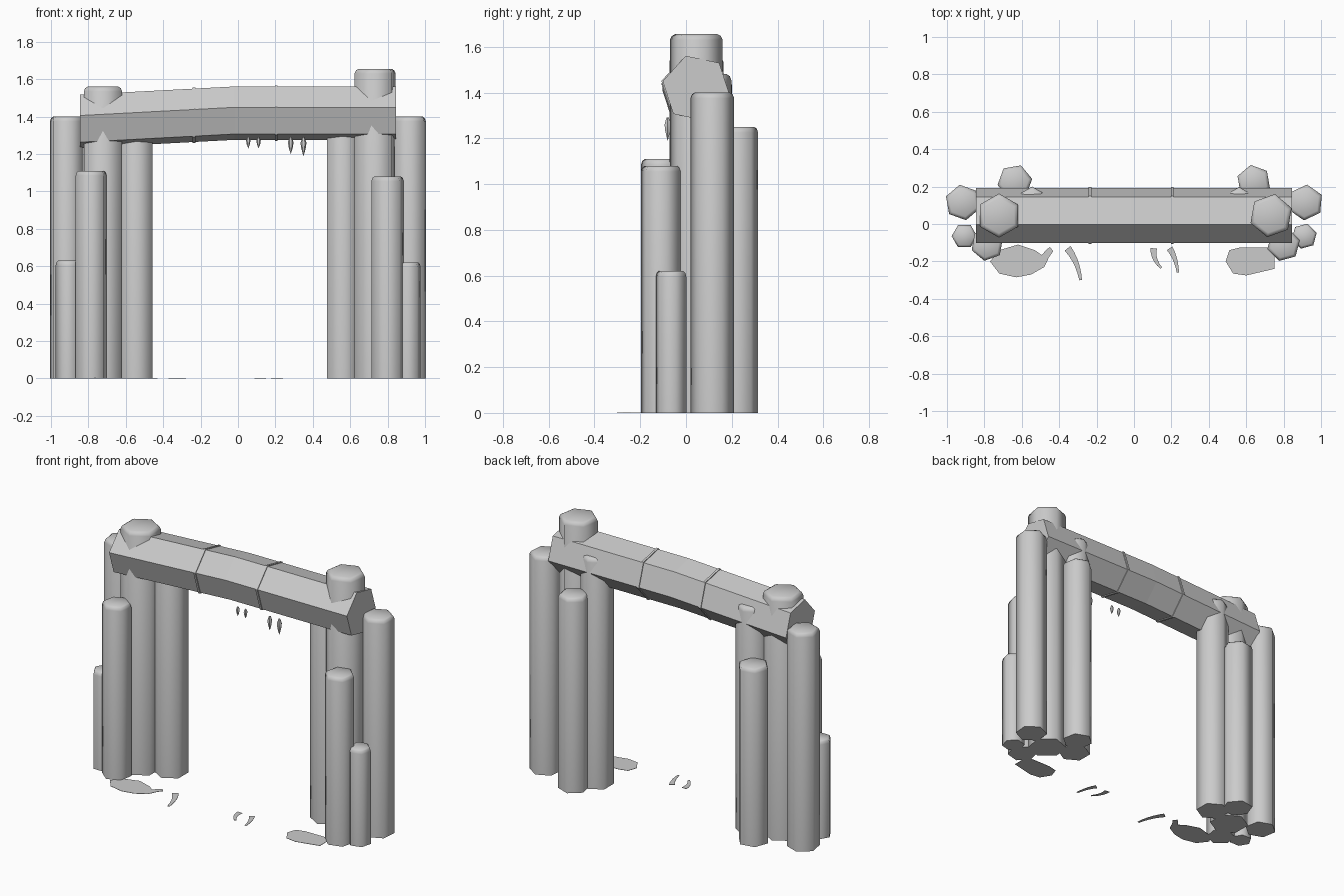
import bpy, bmesh, math
from mathutils import Vector

old = bpy.data.objects.get("Cube")
if old:
    bpy.data.objects.remove(old, do_unlink=True)

stone = bpy.data.materials.new("stone grey")
stone.use_nodes = True
GREY = (0.6, 0.6, 0.6, 1)
stone.diffuse_color = GREY
stone.node_tree.nodes["Principled BSDF"].inputs["Base Color"].default_value = GREY


def finish(name, bm, smooth=None):
    bmesh.ops.recalc_face_normals(bm, faces=bm.faces)
    mesh = bpy.data.meshes.new(name)
    bm.to_mesh(mesh)
    bm.free()
    mesh.materials.append(stone)
    obj = bpy.data.objects.new(name, mesh)
    bpy.context.collection.objects.link(obj)
    if smooth:
        bpy.ops.object.select_all(action='DESELECT')
        obj.select_set(True)
        bpy.context.view_layer.objects.active = obj
        bpy.ops.object.shade_smooth_by_angle(angle=math.radians(smooth))
    return obj


def loft(rings):
    """Skin a list of equal-length point rings and cap both ends."""
    bm = bmesh.new()
    loops = [[bm.verts.new(p) for p in ring] for ring in rings]
    n = len(loops[0])
    for a, b in zip(loops, loops[1:]):
        for i in range(n):
            j = (i + 1) % n
            bm.faces.new((a[i], a[j], b[j], b[i]))
    bm.faces.new(loops[0])
    bm.faces.new(loops[-1])
    return bm


def column(name, x, y, r, top, turn, sides=6):
    """Basalt column with a softened top edge."""
    def ring(rad, z):
        angles = [math.radians(turn) + math.tau * i / sides for i in range(sides)]
        return [(x + rad * math.cos(a), y + rad * math.sin(a), z) for a in angles]
    bm = loft([ring(r, 0), ring(r, top - 0.025), ring(r * 0.93, top - 0.008), ring(r * 0.8, top)])
    return finish(name, bm, 65)


# Columns of both towers: x, y, radius, height, rotation
towers = {
    "right": [("outer_column", -0.915, 0.115, 0.096, 1.4, 40),
              ("short_column", -0.907, -0.065, 0.068, 0.63, 0),
              ("front_column", -0.785, -0.11, 0.088, 1.11, 20),
              ("back_column", -0.637, 0.225, 0.094, 1.14, 10),
              ("inner_column", -0.545, 0.1, 0.1, 1.46, 30),
              ("through_column", -0.722, 0.045, 0.118, 1.56, 30)],
    "left": [("outer_column", 0.917, 0.115, 0.096, 1.4, 25),
             ("short_column", 0.91, -0.065, 0.069, 0.62, 15),
             ("front_column", 0.8, -0.11, 0.09, 1.08, 15),
             ("back_column", 0.64, 0.225, 0.092, 1.25, 40),
             ("inner_column", 0.562, 0.1, 0.098, 1.48, 30),
             ("through_column", 0.733, 0.045, 0.117, 1.655, 20)],
}
for side, columns in towers.items():
    for part, *spec in columns:
        column(f"{side}_{part}", *spec)


# Lintel: three hexagonal lengths, sagging towards one end
def sag(x):
    return 0.053 * min(0, x + 0.02)


def section(x, r=0.15):
    angles = [math.radians(108 - 60 * i) for i in range(6)]
    return [(x, 0.045 + r * math.cos(a), 1.418 + sag(x) + r * math.sin(a)) for a in angles]


for name, stations in (("lintel_right", (-0.845, -0.235)),
                       ("lintel_middle", (-0.235, -0.02, 0.205)),
                       ("lintel_left", (0.205, 0.845))):
    finish(name, loft([section(x) for x in stations]))

# Narrow raised seams between the lengths
for name, x in (("seam_right", -0.235), ("seam_left", 0.205)):
    finish(name, loft([section(x - 0.007, 0.156), section(x + 0.007, 0.156)]))

# Hanging spikes under the lintel
for i, (x, tip, r) in enumerate([(0.055, 1.23, 0.012), (0.11, 1.23, 0.012),
                                 (0.282, 1.2, 0.015), (0.35, 1.19, 0.016)]):
    rings = []
    for rad, t in ((0.4, 0), (1, 0.3), (0.75, 0.6), (0.05, 1)):
        z = 1.29 + (tip - 1.29) * t
        rings.append([(x + r * rad * math.cos(k * math.tau / 6),
                       -0.08 + r * rad * math.sin(k * math.tau / 6), z) for k in range(6)])
    finish(f"spike_{i + 1}", loft(rings), 40)


# Flat patches on the ground
def patch(name, points):
    finish(name, loft([[(x, y, z) for x, y in points] for z in (0, 0.002)]))


patch("ground_patch_right", [(-0.77, -0.2), (-0.72, -0.14), (-0.62, -0.11), (-0.53, -0.14),
                             (-0.46, -0.19), (-0.48, -0.23), (-0.55, -0.27), (-0.63, -0.285),
                             (-0.72, -0.265)])
patch("ground_patch_left", [(0.49, -0.2), (0.51, -0.14), (0.57, -0.125), (0.75, -0.125),
                            (0.75, -0.24), (0.6, -0.275), (0.53, -0.265)])


# Curved slivers: start, bend, end, width at the start and end
def sliver(name, a, b, c, w0, w1):
    a, b, c = Vector(a), Vector(b), Vector(c)
    left, right = [], []
    for i in range(6):
        t = i / 5
        p = a * (1 - t) ** 2 + b * 2 * t * (1 - t) + c * t * t
        d = ((b - a) * (1 - t) + (c - b) * t).normalized()
        offset = Vector((-d.y, d.x)) * (w0 + (w1 - w0) * t) / 2
        left.append(tuple(p + offset))
        right.append(tuple(p - offset))
    patch(name, left + right[::-1])


sliver("sliver_1", (-0.44, -0.135), (-0.46, -0.15), (-0.485, -0.19), 0.03, 0.04)
sliver("sliver_2", (-0.355, -0.13), (-0.3, -0.2), (-0.285, -0.3), 0.04, 0.015)
sliver("sliver_3", (0.105, -0.13), (0.1, -0.19), (0.145, -0.235), 0.035, 0.012)
sliver("sliver_4", (0.19, -0.13), (0.225, -0.18), (0.235, -0.26), 0.035, 0.012)
